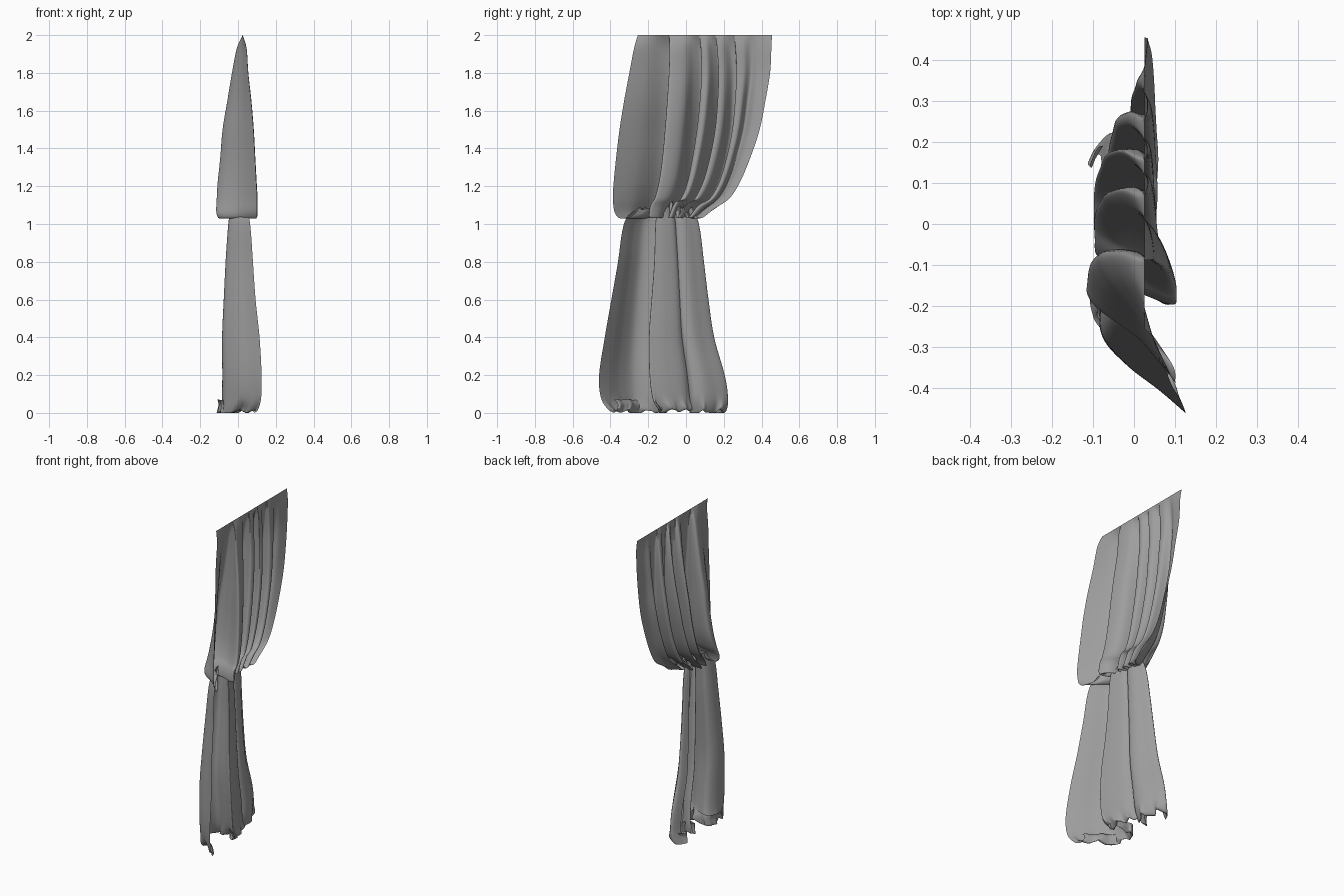
import bpy, math, random

random.seed(4)


def spline(keys, t):
    """Catmull-Rom through equal-length tuples, t in 0..1."""
    n = len(keys) - 1
    i = min(int(t * n), n - 1)
    f = t * n - i
    p = [keys[max(0, min(n, i + k))] for k in (-1, 0, 1, 2)]
    return [0.5 * (2*b + (c - a)*f + (2*a - 5*b + 4*c - d)*f*f + (3*b - a - 3*c + d)*f**3)
            for a, b, c, d in zip(*p)]


# fold cross-sections: (position across the flat top, position when folded, depth -1..1)
UPPER = [(0, 0, 1), (.08, .18, .2), (.16, .34, -.8), (.22, .43, -1), (.235, .43, -.1),
         (.235, .355, .85), (.27, .385, 1), (.34, .49, .6), (.40, .55, -.4), (.44, .62, -.9),
         (.46, .62, -.3), (.46, .59, .4), (.50, .64, .5), (.54, .69, -.4), (.57, .74, -.9),
         (.58, .74, -.1), (.58, .71, .45), (.62, .76, .4), (.67, .82, -.5), (.71, .86, -.45),
         (.72, .83, .4), (.78, .87, .5), (.84, .9, -.1), (.90, .94, .3), (1, 1, .55)]
LOWER = [(0, 1), (.08, .4), (.17, -.35), (.27, -.9), (.39, -.95), (.48, -.6), (.46, .1),
         (.41, .65), (.46, .65), (.56, .48), (.67, .15), (.72, -.35), (.71, -.65), (.69, -.2),
         (.73, .1), (.81, .1), (.90, -.2), (1, -.65), (.92, -.95)]
LOWER = [(p, p, d) for p, d in LOWER]

# heights: (z, left y, right y, depth centre, depth, fold sharpness)
TOP = [(2, -.255, .455, .025, 0, 0), (1.93, -.275, .452, .02, .025, .2),
       (1.8, -.30, .445, .012, .042, .4), (1.65, -.328, .42, .008, .062, .6),
       (1.5, -.352, .39, .002, .08, .75), (1.35, -.37, .34, 0, .09, .9),
       (1.22, -.383, .285, -.003, .10, 1), (1.13, -.387, .225, -.003, .105, 1),
       (1.06, -.375, .13, -.003, .106, 1), (1.03, -.345, .08, 0, .095, 1),
       (1.045, -.29, .05, 0, .06, 1), (1.085, -.25, .03, 0, .035, 1)]
BOTTOM = [(1.085, -.25, .03, 0, .035, 1), (1.04, -.31, .055, .005, .052, 1),
          (.96, -.338, .075, .006, .062, 1), (.8, -.36, .095, .006, .073, 1),
          (.6, -.395, .12, .008, .085, 1), (.4, -.43, .15, .014, .1, 1),
          (.2, -.46, .205, .02, .105, 1), (.08, -.45, .222, .018, .105, 1),
          (.02, -.41, .215, .01, .10, 1), (.008, -.375, .195, -.005, .095, 1),
          (.045, -.36, .18, -.015, .085, 1), (.07, -.38, .19, -.02, .09, 1)]

# dark grey cloth
cloth = bpy.data.materials.new("grey_cloth")
cloth.diffuse_color = (.34, .34, .34, 1)


def drape(name, rows, section, nv, hem):
    nu = 200
    verts, faces = [], []
    ruck = [random.uniform(-1, 1) for _ in range(60)]
    for j in range(nv + 1):
        z, lo, hi, cx, depth, sharp = spline(rows, j / nv)
        for i in range(nu + 1):
            s = i / nu
            flat, p, d = spline(section, s)
            p = flat + (p - flat) * sharp
            # small rucks at the tie and at the hem
            k = s * 46
            f = k % 1
            f = f * f * (3 - 2 * f)
            r = ruck[int(k)] * (1 - f) + ruck[int(k) + 1] * f
            tie = math.exp(-((z - 1.08) / .035) ** 2)
            crumple = math.exp(-(z / .05) ** 2) if hem else 0
            x = cx + d * depth + .006 * r * tie + .020 * r * crumple
            y = lo + (hi - lo) * p + .012 * r * crumple * math.sin(math.pi * s)
            y += .006 * math.sin(5 * z + 9 * s) * sharp * math.sin(math.pi * s)
            # the tie lifts only the room side; the back bags straight down
            lift = 0 if hem else .035 * max(0, .5 + .5 * d) * math.sin(math.pi * s) * tie
            verts.append((x, y, max(0, z + lift + .012 * r * tie + .014 * r * crumple)))
    w = nu + 1
    for j in range(nv):
        for i in range(nu):
            a = j * w + i
            faces.append((a, a + w, a + w + 1, a + 1))
    me = bpy.data.meshes.new(name)
    me.from_pydata(verts, [], faces)
    me.materials.append(cloth)
    ob = bpy.data.objects.new(name, me)
    bpy.context.collection.objects.link(ob)
    me.polygons.foreach_set("use_smooth", [True] * len(faces))
    return ob


# hanging half, swept to the tie point and bagging over it
drape("upper_curtain", TOP, UPPER, 77, False)
# flared half below the tie, hem crumpled on the floor
drape("lower_curtain", BOTTOM, LOWER, 77, True)
